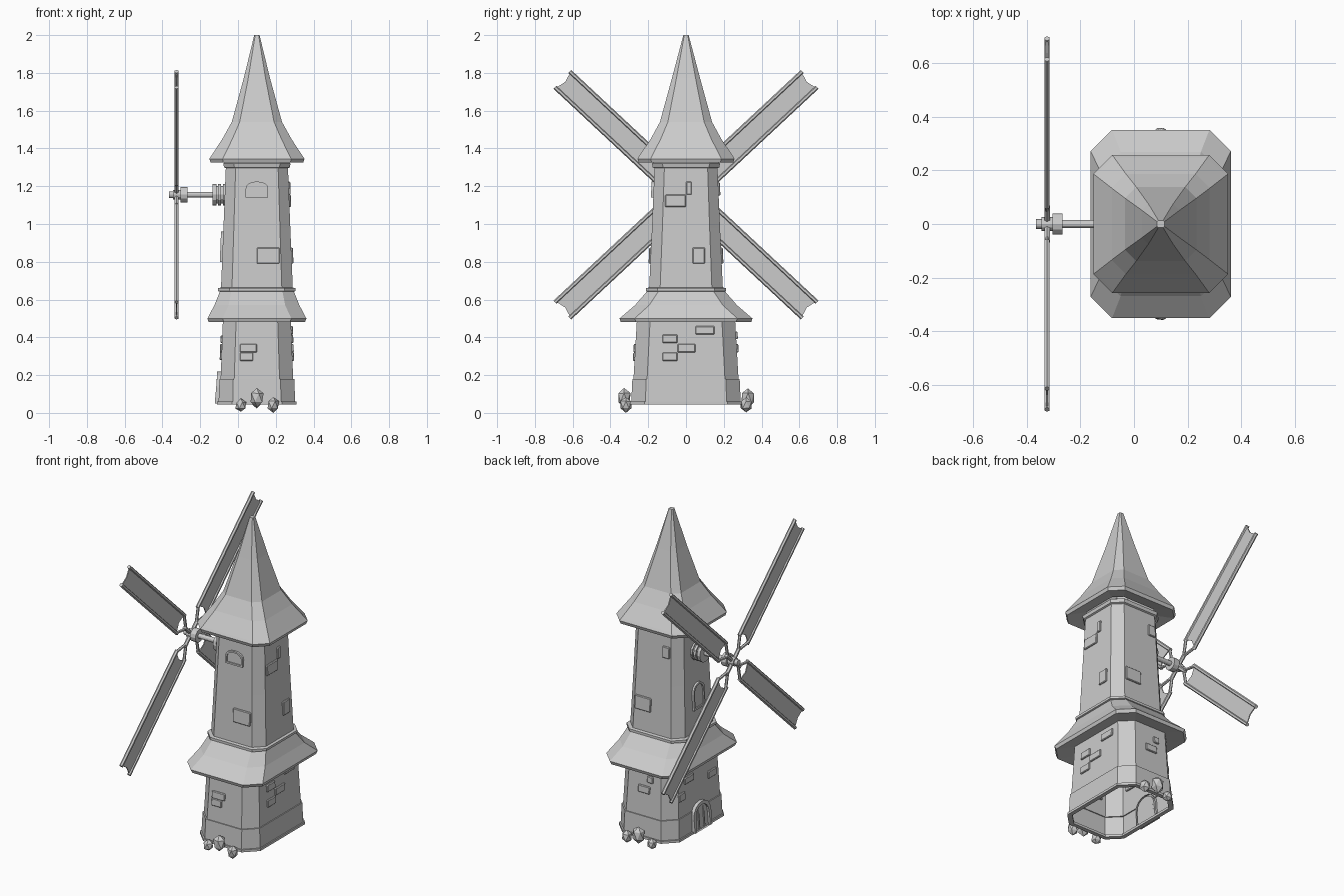
import bpy, bmesh, math, random
from mathutils import Vector, Matrix

if "Cube" in bpy.data.objects:
    bpy.data.objects.remove(bpy.data.objects["Cube"])

random.seed(4)
CX = 0.1          # tower axis in x
HUB_Z = 1.155     # sail axle height
SAIL_X = -0.325   # sail plane


def finish(name, bm, bevel=0):
    bmesh.ops.recalc_face_normals(bm, faces=bm.faces)
    me = bpy.data.meshes.new(name)
    bm.to_mesh(me)
    bm.free()
    ob = bpy.data.objects.new(name, me)
    bpy.context.collection.objects.link(ob)
    if bevel:
        m = ob.modifiers.new("bevel", 'BEVEL')
        m.width, m.segments = bevel, 1
    return ob


def loft(name, levels, cap_top=False):
    """Stack chamfered rectangles (z, half x, half y, chamfer)."""
    bm = bmesh.new()
    rings = []
    for z, hx, hy, c in levels:
        pts = [(hx, hy - c), (hx - c, hy), (c - hx, hy), (-hx, hy - c),
               (-hx, c - hy), (c - hx, -hy), (hx - c, -hy), (hx, c - hy)]
        rings.append([bm.verts.new((CX + x, y, z)) for x, y in pts])
    for a, b in zip(rings, rings[1:]):
        for i in range(8):
            j = (i + 1) % 8
            bm.faces.new((a[i], a[j], b[j], b[i]))
    if cap_top:
        bm.faces.new(rings[-1])
    return finish(name, bm)


def rod(name, a, b, r, sides=8):
    a, b = Vector(a), Vector(b)
    d = b - a
    bm = bmesh.new()
    bmesh.ops.create_cone(bm, cap_ends=True, segments=sides, radius1=r, radius2=r, depth=d.length)
    rot = d.to_track_quat('Z', 'Y').to_matrix().to_4x4()
    bmesh.ops.transform(bm, matrix=Matrix.Translation((a + b) / 2) @ rot, verts=bm.verts)
    return finish(name, bm)


# Tower walls, bands and roofs
loft("lower_wall", [(0.05, .203, .29, .075), (0.18, .198, .284, .073), (0.18, .192, .278, .072),
                    (0.49, .18, .26, .07)])
loft("base_rim", [(0.06, .185, .272, .068), (0.045, .185, .272, .068), (0.045, .21, .297, .077),
                  (0.06, .21, .297, .077), (0.06, .195, .28, .07)])
loft("lower_roof", [(0.49, .175, .255, .07), (0.48, .255, .345, .08), (0.50, .262, .352, .08),
                    (0.57, .225, .27, .075), (0.645, .195, .205, .06)])
loft("middle_band", [(0.64, .19, .2, .06), (0.645, .205, .212, .06), (0.66, .205, .212, .06),
                     (0.665, .185, .19, .058)])
loft("upper_wall", [(0.66, .19, .195, .058), (0.98, .177, .18, .055), (1.31, .164, .166, .052)])
loft("top_band", [(1.295, .163, .166, .052), (1.30, .174, .176, .055), (1.32, .178, .18, .055),
                  (1.33, .165, .165, .05)])
loft("upper_roof", [(1.345, .16, .16, .05), (1.325, .245, .25, .068), (1.345, .252, .257, .07),
                    (1.36, .242, .248, .068), (1.45, .183, .187, .053), (1.54, .133, .138, .042),
                    (1.77, .07, .075, .024), (2.0, .014, .014, .005)], True)

# Wall half-extents by height, used to seat details on the walls
STOPS = [(0.05, .203, .29), (0.18, .192, .278), (0.49, .18, .26), (0.66, .19, .195), (1.31, .164, .166)]


def wall(z):
    for a, b in zip(STOPS, STOPS[1:]):
        if z <= b[0]:
            t = (z - a[0]) / (b[0] - a[0])
            return a[1] + (b[1] - a[1]) * t, a[2] + (b[2] - a[2]) * t


def on_wall(face, u, z, out):
    """Point on a named wall; out is the distance in front of it."""
    hx, hy = wall(z)
    return {"front": (u, -hy - out, z), "back": (u, hy + out, z),
            "right": (CX + hx + out, u, z), "left": (CX - hx - out, u, z)}[face]


def prism(name, face, outline, back, front, hole=None, bevel=0):
    """Extrude an outline of (u, z) out of a wall, optionally as a frame."""
    bm = bmesh.new()
    rows = []
    for loop, outs in ((outline, (back, front)), (hole, (front, back))):
        if loop:
            rows += [[bm.verts.new(on_wall(face, u, z, o)) for u, z in loop] for o in outs]
    n = len(outline)
    for a, b in zip(rows, rows[1:]):
        for i in range(n):
            bm.faces.new((a[i], a[(i + 1) % n], b[(i + 1) % n], b[i]))
    if not hole:
        bm.faces.new(rows[-1])
        bm.faces.new(rows[0])
    return finish(name, bm, bevel)


def arch(u, z0, z1, hw, rise):
    top = [(u + hw * math.cos(t), z1 - rise + rise * math.sin(t) ** .8)
           for t in [math.pi * i / 8 for i in range(1, 8)]]
    return [(u - hw, z0), (u + hw, z0), (u + hw, z1 - rise)] + top + [(u - hw, z1 - rise)]


# Raised bricks: wall, u range, z range
BRICKS = [("front", .10, .22, .79, .875), ("front", .01, .10, .32, .365), ("front", .01, .08, .275, .32),
          ("right", -.11, 0, 1.09, 1.155), ("right", 0, .03, 1.155, 1.225), ("right", .035, .10, .79, .875),
          ("right", .05, .15, .415, .46), ("right", -.125, -.045, .37, .415),
          ("right", -.045, .05, .32, .365), ("right", -.125, -.045, .275, .32),
          ("back", .11, .22, .79, .875), ("back", -.01, .04, 1.15, 1.22), ("back", .06, .14, .32, .365),
          ("back", .04, .08, .39, .43), ("left", .05, .14, .37, .41), ("left", .14, .2, .28, .33),
          ("left", -.17, -.09, .32, .365)]
for i, (f, u0, u1, z0, z1) in enumerate(BRICKS):
    prism(f"brick_{i + 1}", f, [(u0, z0), (u1, z0), (u1, z1), (u0, z1)], -.01, .009, bevel=.004)

# Arched windows and door with frames
for part, f, u, z0, z1, hw, rise, w, out in (
        ("front_window", "front", .10, 1.14, 1.225, .06, .04, .01, .012),
        ("side_window", "left", 0, .80, .96, .055, .06, .012, .012),
        ("door", "left", 0, .05, .22, .085, .085, .02, .02)):
    prism(part + "_frame", f, arch(u, z0, z1, hw, rise), -.01, out,
          arch(u, z0 + w * (part != "door"), z1 - w, hw - w, rise - w / 2))
    prism(part + "_panel", f, arch(u, z0 + .002, z1 - w / 2, hw - w / 2, rise - w / 4), -.01, out * .35)
for y in (-.025, .025):
    prism("door_plank_strip", "left", [(y - .004, .06), (y + .004, .06), (y + .004, .18), (y - .004, .18)], 0, .012)

# Axle, hub and wall mount along x
for name, x0, x1, r in (("axle", -.355, -.05, .015), ("axle_tip", -.366, -.345, .018),
                        ("hub_nut", -.345, -.305, .026), ("hub_collar", -.305, -.268, .04),
                        ("mount_front", -.135, -.115, .056), ("mount_core", -.115, -.04, .047),
                        ("mount_ring", -.105, -.09, .056), ("mount_back", -.08, -.05, .056)):
    rod(name, (x0, 0, HUB_Z), (x1, 0, HUB_Z), r, 12)

# Four sails: spoke, struts, two rails and a panel
for k, deg in enumerate((43, 137, 223, 317)):
    t = math.radians(deg)
    d = Vector((0, math.cos(t), math.sin(t)))
    s = Vector((0, -d.z, d.y))
    hub = Vector((SAIL_X, 0, HUB_Z))
    rod(f"sail_{k}_spoke", hub, hub + d * .09, .012, 6)
    for side in (-1, 1):
        off = s * side * .057
        rod(f"sail_{k}_rail", hub + d * .14 + off, hub + d * .895 + off, .0115, 6)
        rod(f"sail_{k}_strut", hub + d * .07, hub + d * .15 + off, .009, 6)
    bm = bmesh.new()
    outline = [(.15, -.057), (.17, 0), (.15, .057), (.89, .057), (.875, 0), (.89, -.057)]
    f = bm.faces.new([bm.verts.new(hub + d * a + s * b - Vector((.003, 0, 0))) for a, b in outline])
    ext = bmesh.ops.extrude_face_region(bm, geom=[f])
    bmesh.ops.translate(bm, vec=(.006, 0, 0), verts=[v for v in ext["geom"] if isinstance(v, bmesh.types.BMVert)])
    finish(f"sail_{k}_panel", bm)

# Faceted rocks at the foot of the front and back walls
for side in (-1, 1):
    for x, y, z, sx, sy, sz in ((.10, .328, .08, .038, .036, .052), (.015, .315, .04, .03, .03, .034),
                                (.187, .318, .043, .032, .032, .04)):
        bm = bmesh.new()
        bmesh.ops.create_icosphere(bm, subdivisions=1, radius=1)
        for v in bm.verts:
            v.co *= random.uniform(.95, 1.12)
            v.co = Vector((x + v.co.x * sx, side * (y + v.co.y * sy), max(0, z + v.co.z * sz)))
        finish("rock", bm)
